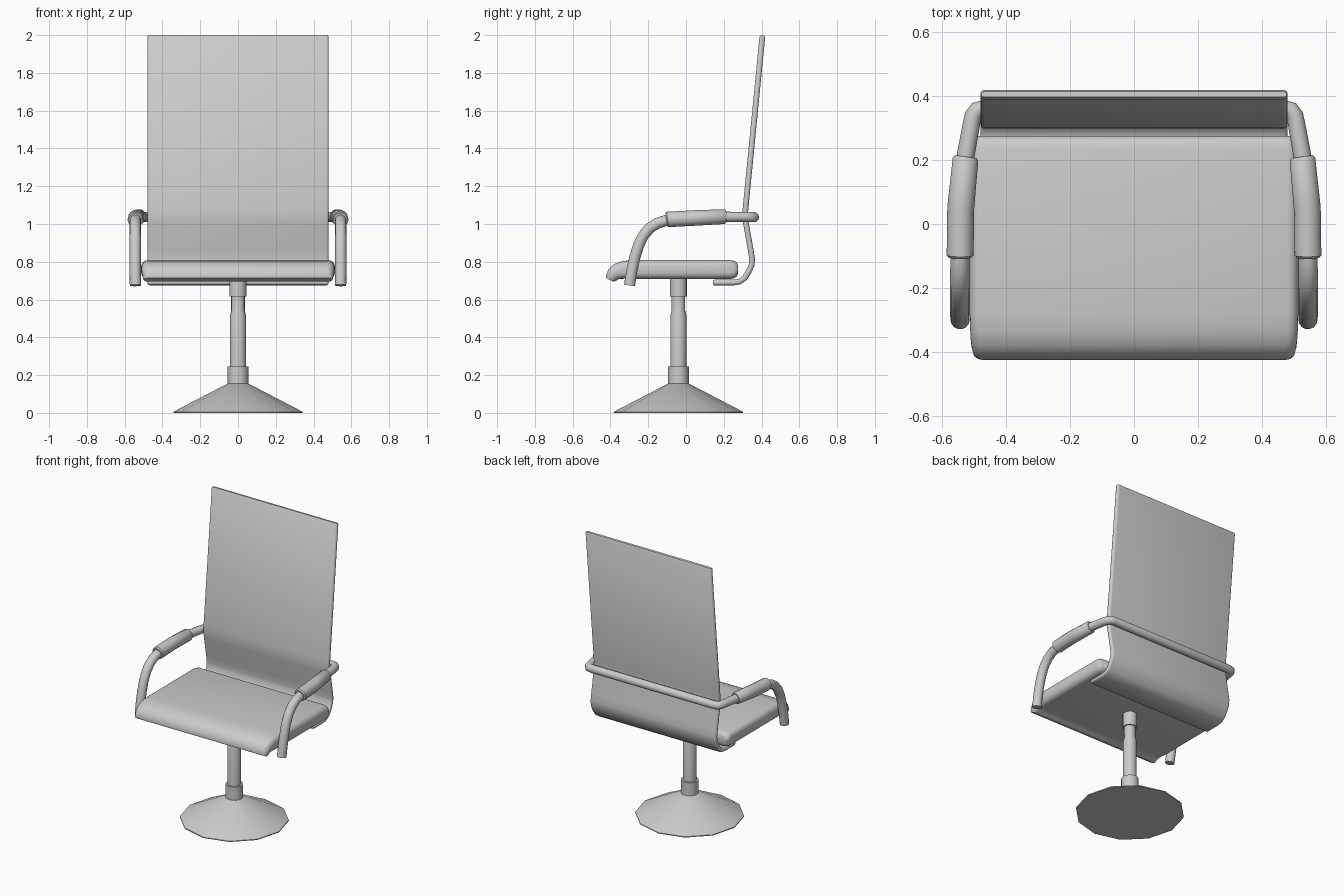
import bpy, bmesh, math
from mathutils import Vector

if "Cube" in bpy.data.objects:
    bpy.data.objects.remove(bpy.data.objects["Cube"])


def finish(name, bm, angle=40):
    bmesh.ops.recalc_face_normals(bm, faces=bm.faces)
    mesh = bpy.data.meshes.new(name)
    bm.to_mesh(mesh)
    bm.free()
    ob = bpy.data.objects.new(name, mesh)
    bpy.context.collection.objects.link(ob)
    bpy.ops.object.select_all(action='DESELECT')
    ob.select_set(True)
    bpy.context.view_layer.objects.active = ob
    bpy.ops.object.shade_smooth_by_angle(angle=math.radians(angle))
    return ob


def loft(name, rings, angle=40):
    """Skin closed rings of points and cap both ends."""
    bm = bmesh.new()
    vs = [[bm.verts.new(p) for p in r] for r in rings]
    n = len(vs[0])
    for a, b in zip(vs, vs[1:]):
        for i in range(n):
            j = (i + 1) % n
            bm.faces.new((a[i], a[j], b[j], b[i]))
    bm.faces.new(vs[0])
    bm.faces.new(vs[-1])
    return finish(name, bm, angle)


def tangent(pts, i):
    a, b = pts[max(i - 1, 0)], pts[min(i + 1, len(pts) - 1)]
    p = pts[i]
    t = Vector((0, 0, 0))
    for d in (p - a, b - p):
        if d.length > 0:
            t += d.normalized()
    return t.normalized()


def cushion(name, path, half_w, corner):
    """Sweep a wide rounded slab along a side path of (y, z, half thickness)."""
    pts = [Vector((0, y, z)) for y, z, _ in path]
    full = max(t for _, _, t in path)
    rings = []
    for i, (p, (_, _, h)) in enumerate(zip(pts, path)):
        nrm = Vector((1, 0, 0)).cross(tangent(pts, i))
        r = min(corner, h * 0.95)
        w = half_w - (full - h) * 0.5
        ring = []
        for q, (sx, sn) in enumerate(((1, 1), (-1, 1), (-1, -1), (1, -1))):
            for k in range(5):
                a = math.pi / 2 * (q + k / 4)
                x = sx * (w - r) + r * math.cos(a)
                ring.append(p + Vector((x, 0, 0)) + nrm * (sn * (h - r) + r * math.sin(a)))
        rings.append(ring)
    return loft(name, rings)


def tube(name, path, radii, sides=14):
    pts = [Vector(p) for p in path]
    rings, side = [], Vector((1, 0, 0))
    for i, p in enumerate(pts):
        t = tangent(pts, i)
        side = (side - t * side.dot(t)).normalized()
        up = t.cross(side)
        rings.append([p + radii[i] * (math.cos(a) * side + math.sin(a) * up)
                      for a in (2 * math.pi * k / sides for k in range(sides))])
    return loft(name, rings)


def lathe(name, profile, sides, y):
    return loft(name, [[(r * math.cos(2 * math.pi * k / sides),
                         y + r * math.sin(2 * math.pi * k / sides), z)
                        for k in range(sides)] for r, z in profile], 35)


# Pedestal: faceted cone foot, collar and stepped gas column
lathe("pedestal_foot", [(0.342, 0), (0.342, 0.006), (0.055, 0.155)], 12, -0.04)
lathe("lower_collar", [(0.055, 0.15), (0.055, 0.245)], 16, -0.04)
lathe("column", [(0.043, 0.24), (0.043, 0.515), (0.036, 0.54), (0.036, 0.625)], 16, -0.04)
lathe("upper_collar", [(0.045, 0.615), (0.045, 0.72)], 16, -0.04)

# Seat cushion with a drooping front lip
cushion("seat", [(-0.403, 0.704, 0.020), (-0.399, 0.712, 0.029), (-0.383, 0.735, 0.038),
                 (-0.362, 0.749, 0.043), (-0.33, 0.757, 0.047), (-0.28, 0.759, 0.050),
                 (0.235, 0.759, 0.050), (0.257, 0.759, 0.045), (0.269, 0.759, 0.037),
                 (0.274, 0.759, 0.026)], 0.513, 0.035)

# Backrest: thin sheet curling under the seat
cushion("backrest", [(0.142, 0.690, 0.008), (0.150, 0.690, 0.015), (0.25, 0.690, 0.015),
                     (0.283, 0.695, 0.015), (0.310, 0.713, 0.015), (0.333, 0.750, 0.015),
                     (0.348, 0.785, 0.015), (0.350, 0.815, 0.015), (0.343, 0.86, 0.015),
                     (0.318, 1.0, 0.015), (0.313, 1.04, 0.015), (0.315, 1.08, 0.015),
                     (0.404, 1.990, 0.015), (0.405, 1.999, 0.008)], 0.48, 0.014)

# One continuous arm frame wrapping behind the backrest
half = [(0.543, -0.299, 0.675), (0.544, -0.287, 0.75), (0.544, -0.272, 0.82),
        (0.544, -0.252, 0.885), (0.544, -0.225, 0.94), (0.544, -0.19, 0.98),
        (0.544, -0.15, 1.005), (0.543, -0.10, 1.02), (0.540, 0.05, 1.033),
        (0.528, 0.20, 1.038), (0.508, 0.31, 1.037), (0.502, 0.338, 1.036),
        (0.490, 0.355, 1.036), (0.470, 0.360, 1.036)]
radii = [0.030] * 8 + [0.029, 0.028] + [0.027] * 4
tube("arm_frame", half + [(-x, y, z) for x, y, z in reversed(half)], radii + radii[::-1])

# Padded sleeves on both arms
for s, label in ((1, "right"), (-1, "left")):
    tube("arm_pad_" + label, [(s * 0.543, -0.104, 1.023), (s * 0.543, -0.098, 1.024),
                              (s * 0.541, 0.05, 1.032), (s * 0.526, 0.203, 1.039),
                              (s * 0.525, 0.21, 1.039)],
         [0.036, 0.042, 0.042, 0.040, 0.034])
